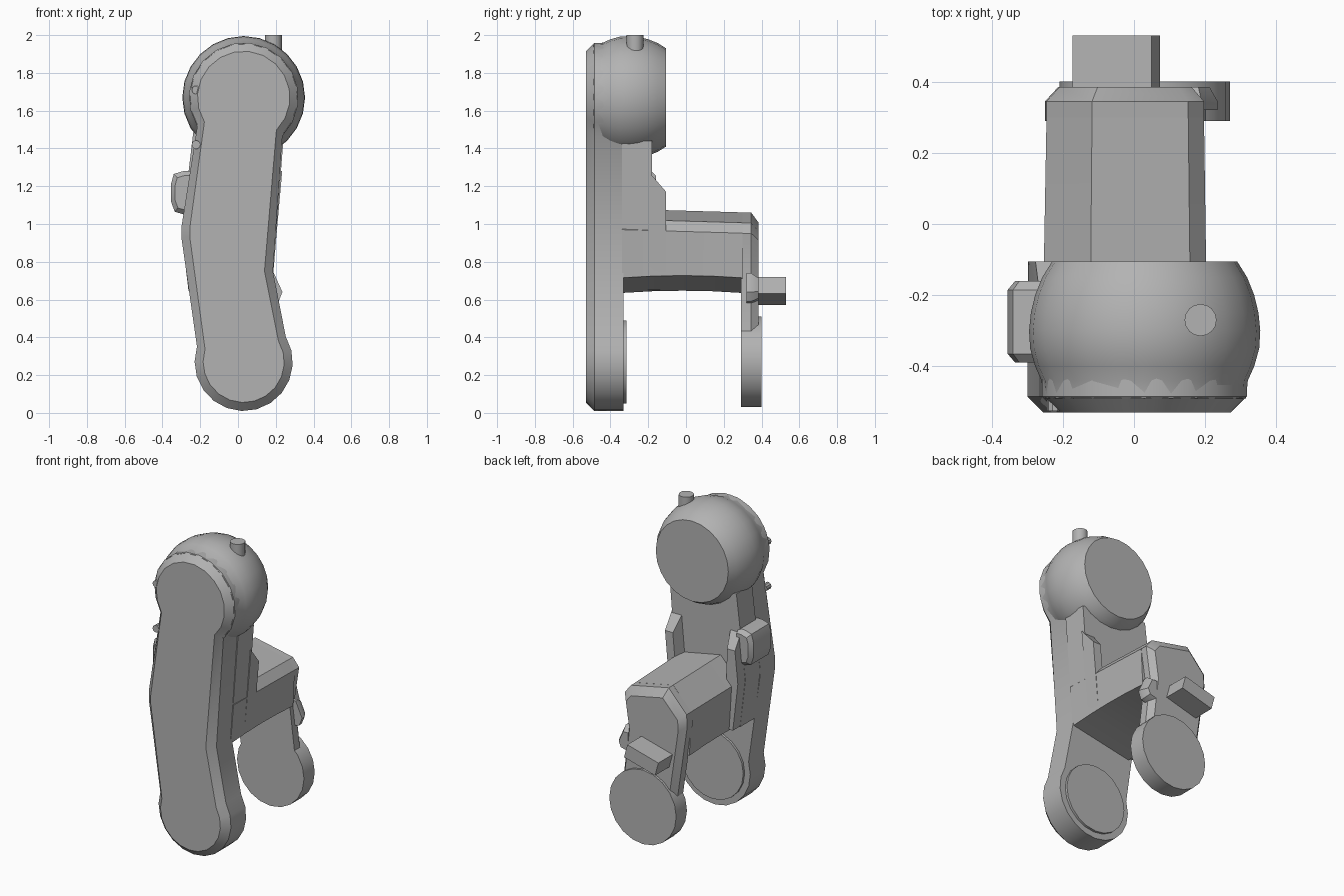
import bpy, bmesh, math
from math import cos, sin, radians

cube = bpy.data.objects.get("Cube")
if cube:
    bpy.data.objects.remove(cube, do_unlink=True)

grey = bpy.data.materials.new("plain_grey")
grey.use_nodes = True
GREY = (0.45, 0.45, 0.45, 1)
grey.diffuse_color = GREY
grey.node_tree.nodes["Principled BSDF"].inputs["Base Color"].default_value = GREY


def finish(name, bm):
    """Turn a bmesh into a grey object with smooth shading and sharp edges."""
    bmesh.ops.recalc_face_normals(bm, faces=bm.faces[:])
    mesh = bpy.data.meshes.new(name)
    bm.to_mesh(mesh)
    bm.free()
    mesh.materials.append(grey)
    ob = bpy.data.objects.new(name, mesh)
    bpy.context.collection.objects.link(ob)
    bpy.ops.object.select_all(action='DESELECT')
    ob.select_set(True)
    bpy.context.view_layer.objects.active = ob
    bpy.ops.object.shade_smooth_by_angle(angle=radians(32))
    return ob


def loft(name, layers):
    """Bridge (y, outline in x and z) layers from front to back."""
    bm = bmesh.new()
    rings = [[bm.verts.new((x, y, z)) for x, z in pts] for y, pts in layers]
    n = len(rings[0])
    for a, b in zip(rings, rings[1:]):
        for i in range(n):
            j = (i + 1) % n
            bm.faces.new((a[i], a[j], b[j], b[i]))
    bm.faces.new(rings[0])
    bm.faces.new(rings[-1])
    return finish(name, bm)


def hull(name, pts):
    bm = bmesh.new()
    bmesh.ops.convex_hull(bm, input=[bm.verts.new(p) for p in pts])
    bmesh.ops.dissolve_limit(bm, angle_limit=radians(1), verts=bm.verts[:], edges=bm.edges[:])
    return finish(name, bm)


def arc(centre, r, start, end, steps):
    cx, cz = centre
    angles = [radians(start + (end - start) * i / steps) for i in range(steps + 1)]
    return [(cx + r * cos(a), cz + r * sin(a)) for a in angles]


def circle(centre, r, n=20):
    return arc(centre, r, 0, 360, n)[:-1]


def shrink(pts, f, centre):
    return [(centre[0] + (x - centre[0]) * f, centre[1] + (z - centre[1]) * f) for x, z in pts]


HEAD, FOOT = (0.03, 1.67), (0.03, 0.27)


def leg_outline(d):
    """Bent leg with round ends, inset by d."""
    return (arc(HEAD, 0.29 - d, -45, 212, 14)
            + [(-0.30 + d, 0.98), (-0.30 + d, 0.93)]
            + arc(FOOT, 0.26 - d, 162, 391, 13)
            + [(0.185 - d, 0.75)])


# Front leg plate with a bevelled face
loft("front_leg", [(-0.53, leg_outline(0.045)), (-0.485, leg_outline(0)), (-0.33, leg_outline(0))])

# Thicker upper body behind the plate
body = [(0.185, 0.74), (0.24, 1.44), (-0.235, 1.5), (-0.30, 0.96), (-0.262, 0.645)]
loft("upper_body", [(-0.34, body), (-0.18, body)])

# Rounded head, cut flat at the back
head_profile = [(-0.49, 0.285), (-0.44, 0.29), (-0.40, 0.308), (-0.35, 0.322), (-0.30, 0.325),
                (-0.25, 0.32), (-0.20, 0.308), (-0.15, 0.288), (-0.105, 0.26)]
loft("head", [(y, circle(HEAD, r, 24)) for y, r in head_profile])

# Side ribs with sloped tops
for name, edge, inner in (
        ("left_rib", [(0.185, 0.73), (0.224, 1.17), (0.234, 1.28)], -0.08),
        ("right_rib", [(-0.262, 0.65), (-0.277, 1.17), (-0.265, 1.28)], 0.08)):
    pts = []
    for i, (x, z) in enumerate(edge):
        pts += [(x, -0.2, z), (x + inner, -0.2, z)]
        if i < 2:
            pts += [(x, -0.105, z), (x + inner * 0.7, -0.105, z)]
    if inner > 0:
        pts += [(-0.298, -0.2, 0.96), (-0.298, -0.105, 0.96)]
    hull(name, pts)

# Cross block joining the two legs, with an arched underside
block = [(0.20, 0.97), (0.155, 1.025), (-0.12, 1.08), (-0.25, 0.94), (-0.235, 0.635), (0.185, 0.715)]


def block_section(y):
    t = (y + 0.34) / 0.69
    lift = 0.012 * (1 - ((y + 0.02) / 0.32) ** 2)
    out = [(x * (1.03 - 0.05 * t), z - 0.02 * t) for x, z in block[:4]]
    return out + [(x, z + lift) for x, z in block[4:]]


loft("cross_block", [(y, block_section(y)) for y in (-0.34, -0.18, -0.02, 0.14, 0.30)])

# Rear leg plate with bevelled back face
rear = block_section(0.32)[:4] + [(-0.25, 0.84), (-0.18, 0.36), (0.21, 0.36), (0.165, 0.74)]
loft("rear_leg", [(0.29, rear), (0.345, rear), (0.385, shrink(rear, 0.84, (-0.02, 0.72)))])

# Round foot pads
loft("front_foot_pad", [(-0.34, circle(FOOT, 0.22)), (-0.315, circle(FOOT, 0.22))])
loft("rear_foot_pad", [(0.29, circle(FOOT, 0.24)), (0.40, circle(FOOT, 0.24))])

# Tilted peg on the rear leg
tilt = radians(15)
peg = [(-0.05 + u * cos(tilt) - v * sin(tilt), 0.645 + u * sin(tilt) + v * cos(tilt))
       for u, v in ((-0.115, -0.045), (0.115, -0.045), (0.115, 0.045), (-0.115, 0.045))]
loft("rear_peg", [(0.33, peg), (0.53, peg)])

# Small clip on the outer edge of the rear leg
clip = [(0.14, 0.57), (0.215, 0.59), (0.235, 0.64), (0.19, 0.74), (0.14, 0.74)]
loft("rear_clip", [(0.32, clip), (0.345, clip), (0.385, shrink(clip, 0.7, (0.16, 0.65)))])

# Chamfered box on the right side
box = [(-0.25, 1.05), (-0.285, 1.05), (-0.335, 1.065), (-0.355, 1.12),
       (-0.355, 1.21), (-0.34, 1.265), (-0.29, 1.28), (-0.25, 1.28)]
small_box = shrink(box, 0.8, (-0.25, 1.165))
loft("side_box", [(-0.39, small_box), (-0.365, box), (-0.185, box), (-0.16, small_box)])

# Pin on top of the head
bm = bmesh.new()
bmesh.ops.create_cone(bm, cap_ends=True, segments=16, radius1=0.045, radius2=0.045, depth=0.2)
bmesh.ops.translate(bm, verts=bm.verts[:], vec=(0.187, -0.27, 1.9))
finish("head_pin", bm)

# Two small studs on the front bevel
for name, z in (("upper_stud", 1.71), ("lower_stud", 1.42)):
    stud = circle((-0.222, z), 0.023, 10)
    loft(name, [(-0.525, stud), (-0.48, stud)])
